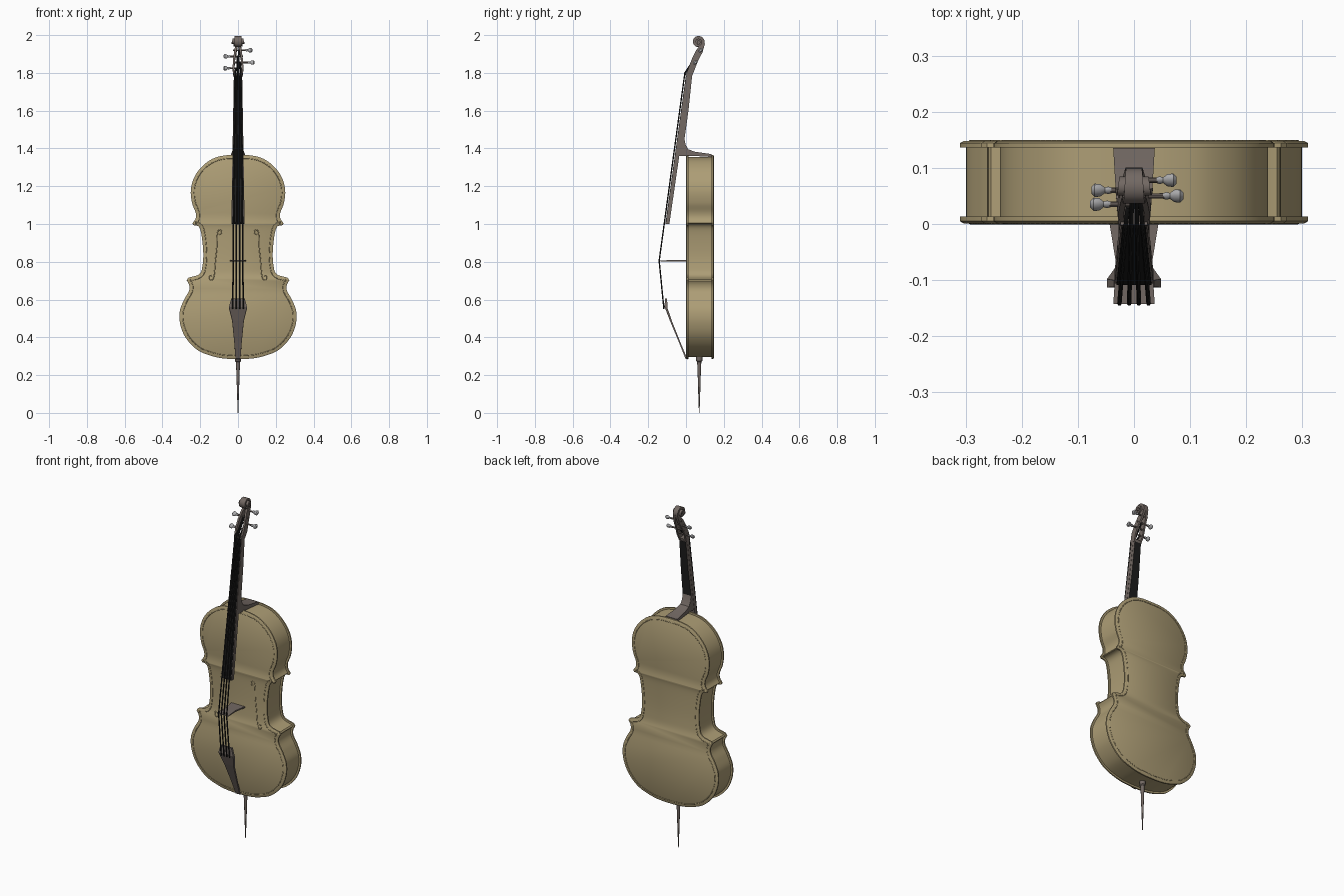
import bpy, bmesh
from math import sin, cos, pi, radians
from mathutils import Vector

cube = bpy.data.objects.get("Cube")
if cube:
    bpy.data.objects.remove(cube)


def material(name, rgb):
    m = bpy.data.materials.new(name)
    m.use_nodes = True
    m.diffuse_color = (*rgb, 1)
    m.node_tree.nodes["Principled BSDF"].inputs["Base Color"].default_value = (*rgb, 1)
    return m


TAN = material("tan_wood", (0.42, 0.34, 0.18))
BROWN = material("grey_brown_wood", (0.17, 0.14, 0.125))
BLACK = material("black", (0.012, 0.012, 0.012))
SILVER = material("peg_grey", (0.40, 0.40, 0.41))


def finish(name, bm, *mats, smooth=True):
    bmesh.ops.recalc_face_normals(bm, faces=bm.faces)
    me = bpy.data.meshes.new(name)
    bm.to_mesh(me)
    bm.free()
    ob = bpy.data.objects.new(name, me)
    bpy.context.collection.objects.link(ob)
    for m in mats:
        me.materials.append(m)
    if smooth:
        bpy.ops.object.select_all(action="DESELECT")
        ob.select_set(True)
        bpy.context.view_layer.objects.active = ob
        bpy.ops.object.shade_smooth_by_angle(angle=radians(35))
    return ob


def loft(name, rings, *mats, smooth=True):
    """Bridge equal-length rings of points and cap both ends."""
    bm = bmesh.new()
    loops = [[bm.verts.new(p) for p in ring] for ring in rings]
    n = len(loops[0])
    for a, b in zip(loops, loops[1:]):
        for i in range(n):
            j = (i + 1) % n
            bm.faces.new((a[i], a[j], b[j], b[i]))
    bm.faces.new(loops[0])
    bm.faces.new(loops[-1])
    return finish(name, bm, *mats, smooth=smooth)


def slab(name, sections, *mats, smooth=True):
    """Sections: front (y, z), back (y, z), centre x, half width."""
    rings = [[(x - w, *f), (x + w, *f), (x + w, *b), (x - w, *b)]
             for f, b, x, w in sections]
    return loft(name, rings, *mats, smooth=smooth)


def lathe(name, origin, axis, profile, mat, n=16, flat=1.0):
    """Profile: (distance along axis, radius)."""
    o, d = Vector(origin), Vector(axis).normalized()
    u = d.orthogonal().normalized()
    v = d.cross(u)
    rings = [[o + d * t + (u * cos(2 * pi * i / n) + v * sin(2 * pi * i / n) * flat) * r
              for i in range(n)] for t, r in profile]
    return loft(name, rings, mat)


def tube(name, pts, r, mat, cyclic=False):
    cu = bpy.data.curves.new(name, "CURVE")
    cu.dimensions = "3D"
    cu.bevel_depth, cu.bevel_resolution = r, 1
    cu.use_fill_caps = True
    sp = cu.splines.new("POLY")
    sp.points.add(len(pts) - 1)
    for p, q in zip(sp.points, pts):
        p.co = (*q, 1)
    sp.use_cyclic_u = cyclic
    cu.materials.append(mat)
    ob = bpy.data.objects.new(name, cu)
    bpy.context.collection.objects.link(ob)


def spline(pts, steps=6):
    p = [Vector(q) for q in pts]
    p = [p[0] * 2 - p[1]] + p + [p[-1] * 2 - p[-2]]
    out = []
    for a, b, c, d in zip(p, p[1:], p[2:], p[3:]):
        for k in range(steps):
            t = k / steps
            out.append(0.5 * (2 * b + (c - a) * t + (2 * a - 5 * b + 4 * c - d) * t * t
                              + (3 * b - a - 3 * c + d) * t ** 3))
    return out + [p[-2]]


# Body outline: upper bout, waist and lower bout, then mirrored
upper = [(0, 1.366), (.07, 1.363), (.135, 1.345), (.195, 1.3), (.235, 1.24), (.25, 1.175),
         (.243, 1.11), (.224, 1.06), (.224, 1.03), (.241, 1.004)]
waist = [(.236, .994), (.207, .985), (.193, .94), (.184, .85), (.188, .78), (.204, .735), (.262, .716)]
lower = [(.272, .703), (.258, .675), (.26, .645), (.285, .6), (.308, .54), (.306, .47),
         (.275, .395), (.21, .33), (.12, .296), (.05, .286), (0, .285)]
half = spline(upper) + spline(waist) + spline(lower)
outline = half + [Vector((-p.x, p.y)) for p in half[-2:0:-1]]


def inset(d, y):
    ring = []
    for i, p in enumerate(outline):
        t = (outline[(i + 1) % len(outline)] - outline[i - 1]).normalized()
        ring.append((p.x + t.y * d, y, p.y - t.x * d))
    return ring


# Front plate, ribs and back plate with overhanging edges
loft("body", [inset(d, y) for d, y in (
    (.007, .001), (0, .005), (0, .013), (.011, .013), (.011, .136),
    (0, .136), (0, .144), (.007, .148))], TAN)
tube("front_edge_inlay", inset(.018, .002), .0025, TAN, True)
tube("back_edge_inlay", inset(.018, .147), .0025, TAN, True)

# Sound holes
for s, side in ((-1, "right"), (1, "left")):
    f = spline([(.098, .945), (.088, .95), (.088, .965), (.103, .967), (.11, .94), (.112, .88),
                (.12, .80), (.126, .73), (.137, .703), (.15, .71), (.148, .728), (.138, .725)], 4)
    tube(side + "_sound_hole", [(s * p.x, .002, p.y) for p in f], .003, TAN)

# Fingerboard with a dark playing surface
slab("fingerboard", [((-.106, 1.0), (-.088, 1.0), 0, .035),
                     ((-.052, 1.4), (-.03, 1.4), 0, .029),
                     ((.003, 1.79), (.02, 1.79), 0, .022)], BROWN)
slab("playing_surface", [((-.109, 1.0), (-.104, 1.0), 0, .031),
                         ((.0, 1.79), (.005, 1.79), 0, .02)], BLACK)

# Neck, dark along its back
neck = slab("neck", [((-.045, 1.37), (.0, 1.37), 0, .028),
                     ((-.035, 1.45), (-.008, 1.45), 0, .027),
                     ((-.02, 1.6), (.013, 1.6), 0, .024),
                     ((.004, 1.79), (.032, 1.78), 0, .021)], BROWN, BLACK)
for p in neck.data.polygons:
    if p.normal.y > .7 and p.center.z > 1.45:
        p.material_index = 1

# Heel sweeping back over the top of the body
slab("neck_heel", [((-.046, 1.36), (-.012, 1.47), 0, .027),
                   ((-.03, 1.36), (-.002, 1.42), 0, .027),
                   ((.0, 1.36), (.012, 1.395), 0, .028),
                   ((.05, 1.36), (.05, 1.382), 0, .032),
                   ((.135, 1.355), (.135, 1.37), 0, .037)], BROWN)

# Nut and open pegbox walls
slab("nut", [((-.004, 1.785), (.03, 1.78), 0, .023), ((-.002, 1.8), (.034, 1.795), 0, .024)], BROWN)
for s, side in ((-1, "right"), (1, "left")):
    slab(side + "_pegbox_wall", [((.0, 1.79), (.03, 1.778), s * .019, .005),
                                 ((.014, 1.83), (.046, 1.818), s * .024, .005),
                                 ((.034, 1.88), (.064, 1.865), s * .02, .005),
                                 ((.055, 1.922), (.087, 1.908), s * .013, .006),
                                 ((.074, 1.945), (.101, 1.957), s * .007, .008)], BROWN)

# Scroll: a ribbon curling inward and widening toward its eye
turns, steps = 1.8, 56
ribbon = []
for i in range(steps + 1):
    t = i / steps
    a, r, w = -.5 + turns * 2 * pi * t, .036 - .026 * t, .013 + .021 * t
    dy, dz = cos(a), sin(a)
    r2 = max(r - .011, .001)
    ribbon.append(((.064 + dy * r, 1.964 + dz * r), (.064 + dy * r2, 1.964 + dz * r2), 0, w))
slab("scroll", ribbon, BROWN)
lathe("scroll_core", (-.014, .064, 1.964), (1, 0, 0), [(0, .027), (.028, .027)], BROWN, 24)

# Tuning pegs: shaft through the pegbox and a flat grip
pegs = [(-1, .035, 1.825, .078), (1, .05, 1.855, .088), (-1, .06, 1.887, .076), (1, .078, 1.92, .076)]
for k, (s, y, z, reach) in enumerate(pegs):
    lathe(f"peg_shaft_{k + 1}", (-s * .027, y, z), (s, 0, 0),
          [(0, .004), (reach - .004, .005)], BROWN, 10)
    lathe(f"peg_grip_{k + 1}", (s * (reach - .036), y, z), (s, 0, 0),
          [(0, .006), (.006, .008), (.012, .006), (.02, .013), (.03, .014), (.036, .007)],
          SILVER, 14, .7)

# Bridge
slab("bridge", [((.003, .801), (.003, .809), 0, .044), ((-.07, .801), (-.07, .809), 0, .032),
                ((-.143, .803), (-.143, .807), 0, .037)], BROWN, smooth=False)

# Tailpiece
slab("tailpiece", [((-.112, .605), (-.1, .605), 0, .036), ((-.113, .56), (-.098, .555), 0, .048),
                   ((-.086, .49), (-.074, .485), 0, .031), ((-.04, .38), (-.03, .375), 0, .02),
                   ((-.003, .287), (.008, .283), 0, .013)], BROWN, smooth=False)

# Strings from tailpiece over bridge and nut to the pegs
for k in range(4):
    u = (k - 1.5) / 1.5
    s, y, z, reach = pegs[(0, 2, 3, 1)[k]]
    tube(f"string_{k + 1}", [(u * .027, -.117, .55), (u * .026, -.142, .805),
                             (u * .015, -.006, 1.8), (u * .011, y - .005, z)], .004, BLACK)

# End pin
lathe("end_pin", (0, .07, .295), (0, 0, -1),
      [(0, .017), (.02, .016), (.026, .011), (.1, .008), (.2, .005), (.295, .0015)], BROWN)
